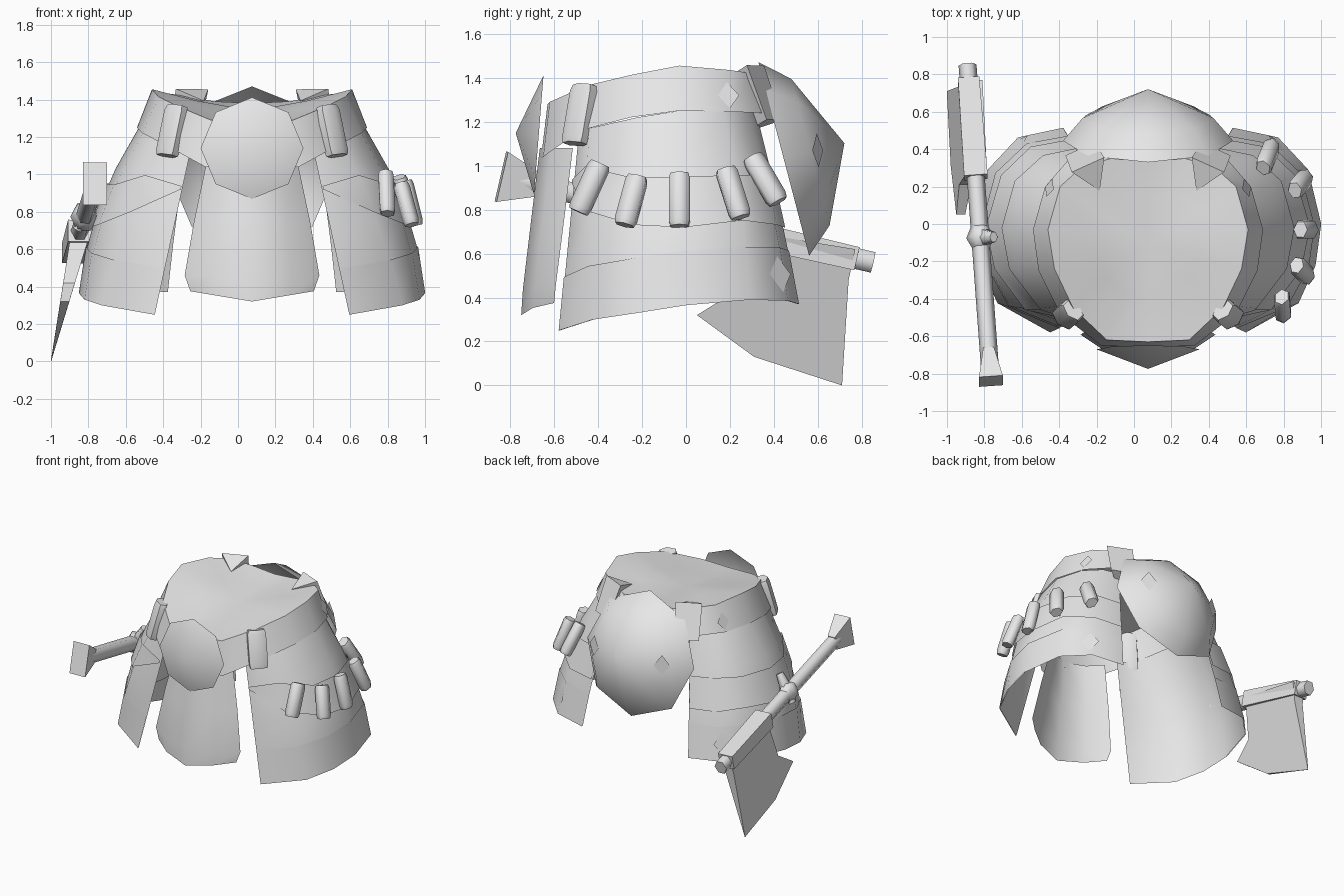
import bpy, math
from mathutils import Vector as V

if "Cube" in bpy.data.objects:
    bpy.data.objects.remove(bpy.data.objects["Cube"])

CX = 0.075  # centre line of the garment
grey = bpy.data.materials.new("grey")
grey.diffuse_color = (0.8, 0.8, 0.8, 1)
grey.use_nodes = True
grey.node_tree.nodes["Principled BSDF"].inputs["Base Color"].default_value = grey.diffuse_color


def add(name, verts, faces, angle=40):
    me = bpy.data.meshes.new(name)
    me.from_pydata([tuple(v) for v in verts], [], faces)
    me.materials.append(grey)
    ob = bpy.data.objects.new(name, me)
    bpy.context.collection.objects.link(ob)
    bpy.ops.object.select_all(action='DESELECT')
    ob.select_set(True)
    bpy.context.view_layer.objects.active = ob
    bpy.ops.object.shade_smooth_by_angle(angle=math.radians(angle))
    return ob


def loft(name, rows, closed=False, caps=False, angle=65):
    n, verts, faces = len(rows[0]), [p for r in rows for p in r], []
    for i in range(len(rows) - 1):
        for j in range(n if closed else n - 1):
            k = (j + 1) % n
            faces.append((i*n + j, i*n + k, i*n + n + k, i*n + n + j))
    if caps:
        faces += [tuple(range(n))[::-1], tuple(range(len(verts) - n, len(verts)))]
    return add(name, verts, faces, angle)


def tube(name, a, b, stations, wide, deep, out, sides=6, angle=65):
    """Straight bar from a to b; stations are (position, scale) pairs."""
    a, b = V(a), V(b)
    d = (b - a).normalized()
    side = d.cross(V(out)).normalized()
    up = side.cross(d)
    rows = []
    for t, s in stations:
        c = a.lerp(b, t)
        angs = [2*math.pi*(k + .5)/sides for k in range(sides)]
        rows.append([c + side*math.cos(q)*wide*s + up*math.sin(q)*deep*s for q in angs])
    return loft(name, rows, True, True, angle)


def dome(name, centre, normal, rings, sides, apex):
    """Shallow shield with a corner at the top: rings are (x radius, up radius, height)."""
    c, n = V(centre), V(normal).normalized()
    x = V((1, 0, 0))
    up = n.cross(x)
    if up.z < 0:
        up = -up
    verts = []
    for rx, ru, h in rings:
        for k in range(sides):
            q = 2*math.pi*k/sides
            verts.append(c + x*rx*math.cos(q) + up*ru*math.sin(q) + n*h)
    verts.append(c + n*apex)
    s, faces = sides, []
    for i in range(len(rings) - 1):
        faces += [(i*s + j, i*s + (j+1) % s, i*s + s + (j+1) % s, i*s + s + j) for j in range(s)]
    o = (len(rings) - 1)*s
    faces += [(o + j, o + (j+1) % s, len(verts) - 1) for j in range(s)]
    if x.cross(up).dot(n) < 0:
        faces = [f[::-1] for f in faces]
    return add(name, verts, faces, 65)


def plate(name, target, near, size):
    """Thin diamond patch laid on the closest point of a part."""
    _, p, n, _ = target.closest_point_on_mesh(V(near))
    if n.dot(p - V((CX, 0, p.z))) < 0:
        n = -n
    s = n.cross(V((0, 0, 1))).normalized()
    u = s.cross(n)
    p = p + n*.006
    return add(name, [p + s*size, p + u*size*1.3, p - s*size, p - u*size*1.3], [(0, 3, 2, 1)])


def ring(half):
    """Mirror a front-to-back half outline into a full loop."""
    right = [V((CX + x, y, z)) for x, y, z in half]
    left = [V((CX - x, y, z)) for x, y, z in half[1:-1]]
    return right + left[::-1]


# belt band and the dished cover inside its upper rim
top = ring([(0, -.63, 1.28), (.22, -.62, 1.29), (.40, -.45, 1.365), (.50, -.24, 1.415),
            (.535, -.03, 1.455), (.47, .2, 1.435), (.36, .3, 1.42), (.2, .35, 1.39), (0, .34, 1.38)])
low = ring([(0, -.66, 1.03), (.25, -.65, 1.04), (.47, -.48, 1.16), (.585, -.25, 1.22),
            (.615, -.03, 1.25), (.55, .2, 1.245), (.42, .35, 1.24), (.25, .42, 1.22), (0, .43, 1.2)])
belt = loft("belt", [low, top], True)
mid = V((CX, -.1, 1.34))
dish = [p.lerp(mid, .45) - V((0, 0, .01)) for p in top]
n = len(top)
add("waist_cover", top + dish + [mid],
    [(j, (j+1) % n, n + (j+1) % n, n + j) for j in range(n)] +
    [(n + j, n + (j+1) % n, 2*n) for j in range(n)], 60)

# side flap surface: columns run front to back, t runs from belt to hem
TOP = [(.33, -.49, 1.12), (.48, -.44, 1.17), (.585, -.22, 1.22), (.605, -.03, 1.25),
       (.55, .17, 1.25), (.44, .28, 1.25), (.33, .32, 1.24)]
HEM = [(.52, -.575, .25), (.80, -.42, .30), (.89, -.22, .33), (.92, 0, .365),
       (.85, .29, .39), (.69, .46, .385), (.45, .51, .37)]
BULGE = [0, .15, .24, .25, .22, .14, .05]
COLS = len(TOP)


def flap_point(side, j, t, off=0):
    p = V(TOP[j]).lerp(V(HEM[j]), t)
    r = V((p.x, p.y, 0)).normalized()
    p += r*(BULGE[j]*t*(1 - t) + off)
    return V((CX + side*p.x, p.y, p.z))


for side, label in ((1, "right"), (-1, "left")):
    order = range(COLS) if side > 0 else range(COLS - 1, -1, -1)
    flap = loft(label + "_flap",
                [[flap_point(side, j, t) for j in order] for t in (1, .72, .5, .25, 0)])
    # hem band, and a sash strip with a pointed front end
    loft(label + "_hem", [[flap_point(side, j, t, .006) for j in order] for t in (1, .72)])
    upper = (.21, .2, .31, .34, .34, .34, .34)
    lower = (.23, .43, .55, .6, .58, .6, .6)
    loft(label + "_sash", [[flap_point(side, j, b[j], .012) for j in order] for b in (lower, upper)])
    # patches
    plate(label + "_belt_patch", belt, (CX + side*.55, .2, 1.33), .05)
    plate(label + "_flap_patch", flap, (CX + side*.70, .44, .51), .065)
    # loops over the belt
    bar = [(0, .85), (.1, 1), (.9, 1), (1, .9)]
    tube(label + "_front_loop", (CX + side*.40, -.46, 1.365), (CX + side*.455, -.505, 1.10), bar,
         .075, .05, (side*.6, -.6, 0))
    tube(label + "_back_loop", (CX + side*.30, .27, 1.435), (CX + side*.345, .36, 1.19),
         [(0, 1), (1, .9)], .11, .11, (-.9, side*.4, 0), 3, 40)

# front hanging panel
rows = []
for z, w, y, e in ((.32, .33, -.75, .055), (.44, .36, -.742, .02), (.75, .31, -.705, 0), (1.08, .24, -.665, 0)):
    rows.append([V((CX + w*s, y + .15*s*s, z + e*abs(s))) for s in (-1, -.6, 0, .6, 1)])
loft("front_panel", rows)

# buckle and large rear shield
dome("buckle", (CX, -.67, 1.14), (0, -1, .08), [(.275, .272, 0)], 8, .105)
shield = dome("rear_shield", (CX, .445, 1.03), (0, .967, .253),
              [(.455, .455, 0), (.35, .345, .125)], 8, .285)
for sx in (-1, 1):
    plate("shield_patch", shield, (CX + sx*.3, .62, 1.08), .06)

# pouches along the right sash
for a, b in (((.79, -.39, 1.01), (.80, -.49, .79)), ((.87, -.22, .95), (.93, -.28, .73)),
             ((.89, -.03, .965), (.95, -.03, .725)), ((.86, .18, .985), (.92, .25, .765)),
             ((.69, .30, 1.04), (.74, .42, .835))):
    tube("pouch", a, b, [(0, .85), (.1, 1), (.9, 1), (1, .85)], .055, .045, (a[0], a[1], 0))

# axe hanging on the left: handle, pommel, socket, lashing
A, B = V((-.765, -.84, .95)), V((-.89, .85, .56))
OUT = (-1, 0, 0)
tube("axe_handle", A, B, [(0, 1), (1, 1)], .055, .048, OUT)
tube("axe_pommel", A, B, [(0, 1), (.1, .45)], .165, .09, OUT, 4, 30)
tube("axe_socket", A.lerp(B, .645), A.lerp(B, .955), [(0, 1.05), (1, .95)], .08, .085, OUT, 4, 30)
tube("lashing", A.lerp(B, .41), A.lerp(B, .5), [(0, .5), (.5, 1), (1, .5)], .085, .075, OUT)
tube("lashing_strap", (-.86, -.07, .70), (-.75, -.07, .90), [(0, .6), (.5, 1), (1, .6)], .05, .04, OUT)

# axe blade: wedge outline leaning outwards, thin at the cutting edge
outline = [(.28, .70), (.21, .42), (.05, .32), (.31, .13), (.71, 0), (.74, .48), (.77, .62)]
verts = []
for s in (-1, 1):
    for y, z in outline:
        verts.append(V((-.85 - .15*(1 - z/.65) + s*max(.001, .075*z), y, z)))
k = len(outline)
add("axe_blade", verts, [tuple(range(k)), tuple(range(k, 2*k))[::-1]] +
    [(i, i + k, (i+1) % k + k, (i+1) % k) for i in range(k)], 30)
